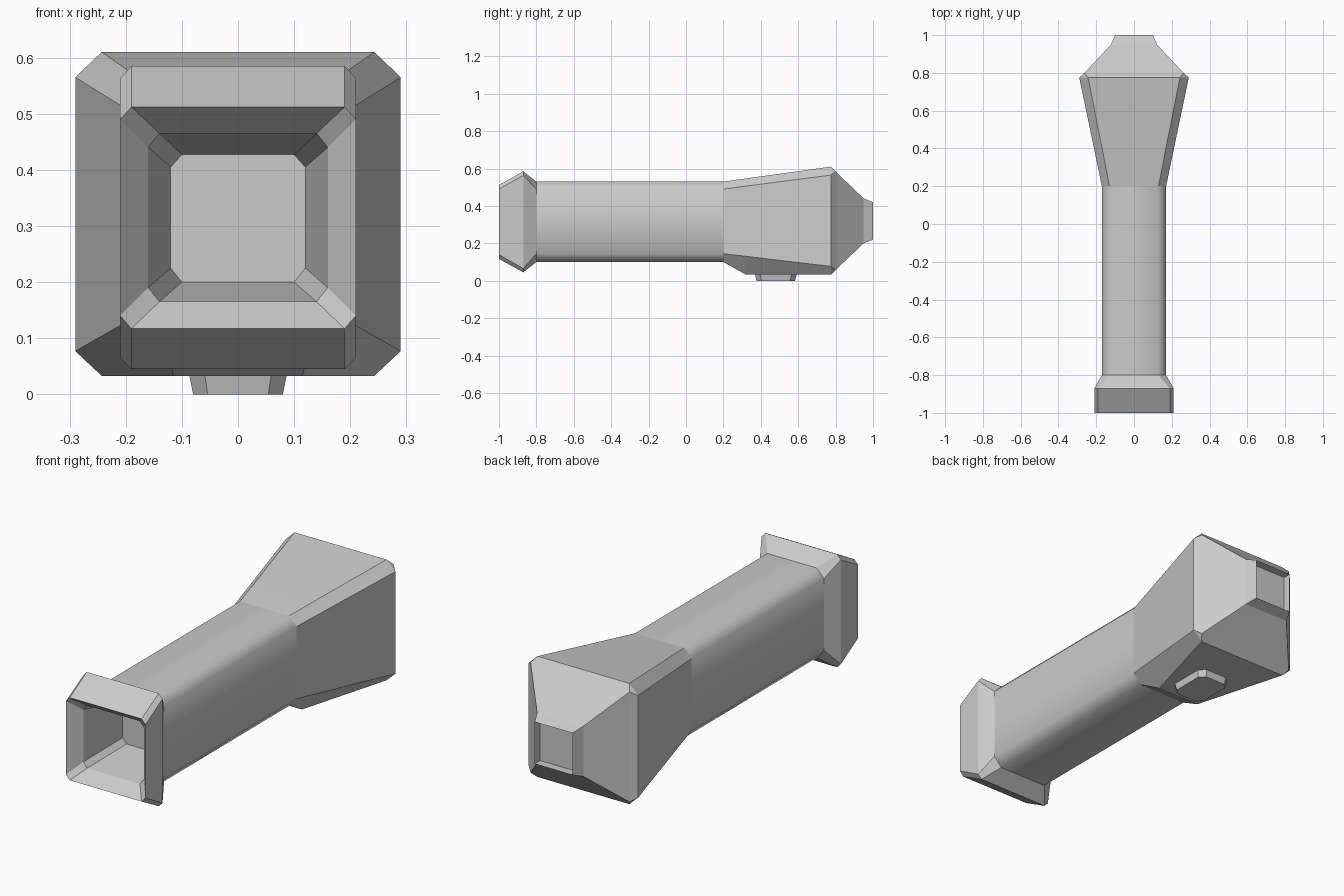
import bpy, bmesh

if "Cube" in bpy.data.objects:
    bpy.data.objects.remove(bpy.data.objects["Cube"])

grey = bpy.data.materials.new("light_grey")
grey.diffuse_color = (0.6, 0.6, 0.6, 1)
grey.use_nodes = True
grey.node_tree.nodes["Principled BSDF"].inputs["Base Color"].default_value = grey.diffuse_color


def ring(y, x, cx, zb, zsb, zst, zt):
    """Chamfered rectangle across y: half width, flat half width, four heights."""
    return [(px, y, z) for px, z in (
        (x, zsb), (x, zst), (cx, zt), (-cx, zt),
        (-x, zst), (-x, zsb), (-cx, zb), (cx, zb))]


def box(y, x, zb, zt):
    """Plain rectangle, kept as eight points so it joins the chamfered rings."""
    return ring(y, x, x, zb, zb, zt, zt)


def loft(name, rings, cap_start=False, cap_end=False, smooth=False):
    bm = bmesh.new()
    rows = [[bm.verts.new(p) for p in r] for r in rings]
    for a, b in zip(rows, rows[1:]):
        for i in range(8):
            j = (i + 1) % 8
            bm.faces.new((a[i], a[j], b[j], b[i]))
    if cap_start:
        bm.faces.new(rows[0])
    if cap_end:
        bm.faces.new(rows[-1])
    bmesh.ops.remove_doubles(bm, verts=bm.verts[:], dist=1e-4)
    bmesh.ops.recalc_face_normals(bm, faces=bm.faces[:])
    for f in bm.faces:
        f.smooth = smooth
    me = bpy.data.meshes.new(name)
    bm.to_mesh(me)
    bm.free()
    me.materials.append(grey)
    ob = bpy.data.objects.new(name, me)
    bpy.context.collection.objects.link(ob)
    return ob


tube_section = (0.17, 0.13, 0.10, 0.145, 0.49, 0.53)

# Front collar with its sharp rim and hollow mouth
loft("collar", [
    ring(-0.70, 0.12, 0.10, 0.20, 0.225, 0.405, 0.427),
    ring(-0.94, 0.16, 0.14, 0.165, 0.19, 0.44, 0.465),
    ring(-1.00, 0.21, 0.19, 0.117, 0.14, 0.49, 0.512),
    ring(-0.87, 0.21, 0.19, 0.045, 0.065, 0.563, 0.585),
    ring(-0.80, *tube_section),
], cap_start=True)

# Softly rounded shaft
loft("shaft", [ring(-0.80, *tube_section), ring(0.20, *tube_section)], smooth=True)

# Flared head, tapering to a short neck with a shallow socket
loft("head", [
    ring(0.20, *tube_section),
    ring(0.32, 0.195, 0.153, 0.10 - 0.067, 0.131, 0.506, 0.547),
    ring(0.775, 0.29, 0.243, 0.033, 0.077, 0.565, 0.61),
    box(0.80, 0.262, 0.058, 0.584),
    box(0.95, 0.122, 0.20, 0.44),
    box(1.00, 0.10, 0.22, 0.42),
    box(0.96, 0.10, 0.22, 0.42),
], cap_end=True)

# Narrow the front end of the flat underside
head = bpy.data.objects["head"]
for v in head.data.vertices:
    if abs(v.co.y - 0.32) < 0.01 and v.co.z < 0.05:
        v.co.x *= 0.115 / 0.153


# Small chamfered stud under the head
def stud_ring(z, x, y, c):
    return [(px, 0.48 + py, z) for px, py in (
        (x, -y + c), (x, y - c), (x - c, y), (c - x, y),
        (-x, y - c), (-x, c - y), (c - x, -y), (x - c, -y))]


loft("stud", [stud_ring(0.04, 0.088, 0.113, 0.028),
              stud_ring(0.0, 0.080, 0.103, 0.026)], cap_end=True)
